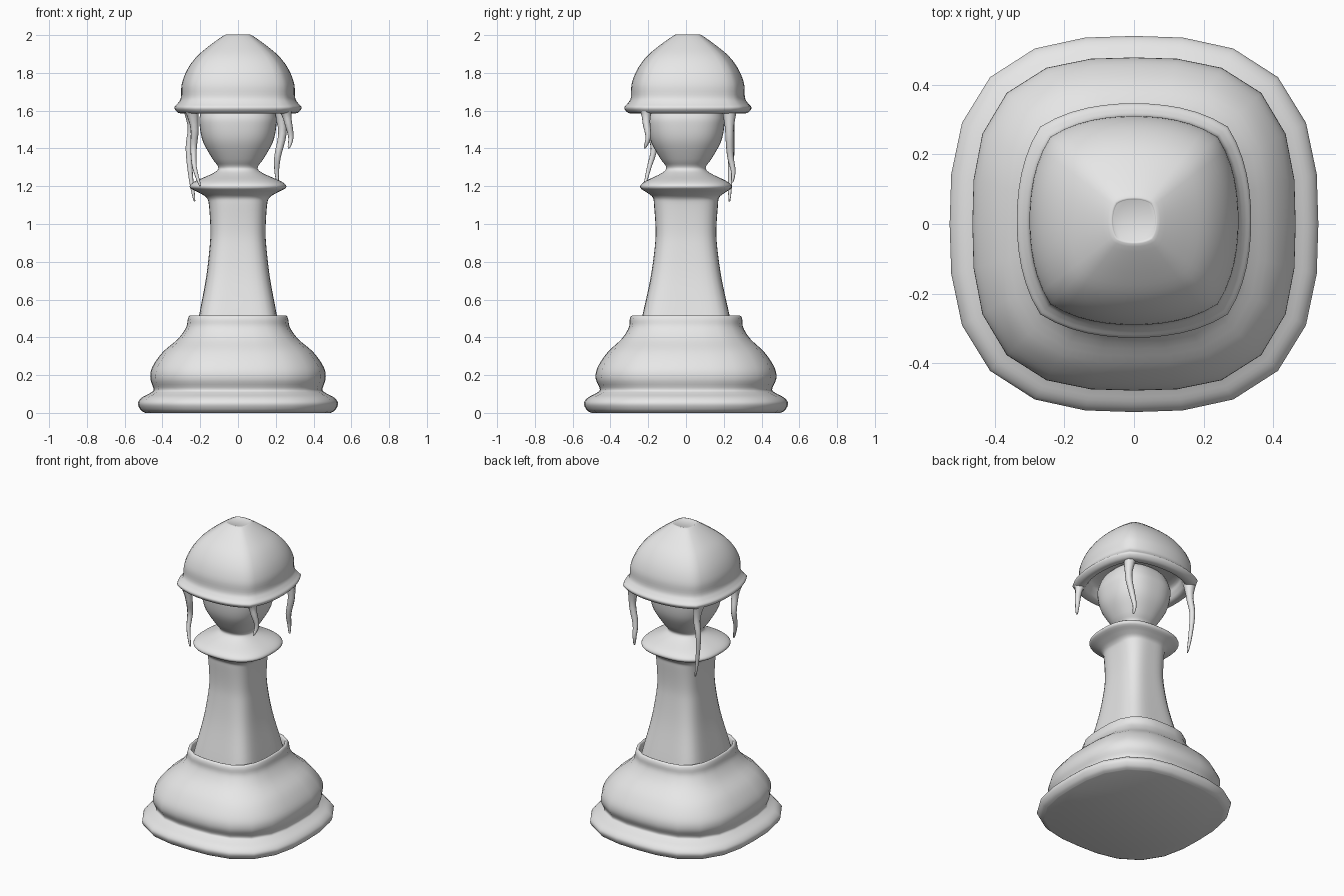
import bpy
import bmesh
import math

cube = bpy.data.objects.get("Cube")
if cube:
    bpy.data.objects.remove(cube, do_unlink=True)

grey = bpy.data.materials.new("plain_grey")
grey.use_nodes = True
grey.diffuse_color = (0.8, 0.8, 0.8, 1)
grey.node_tree.nodes["Principled BSDF"].inputs["Base Color"].default_value = grey.diffuse_color


def smooth_profile(points, steps=4):
    """Run a Catmull-Rom curve through the profile points."""
    result = []
    last = len(points) - 1
    for i in range(last):
        a, b, c, d = (points[min(max(j, 0), last)] for j in range(i - 1, i + 3))
        for s in range(steps):
            t = s / steps
            result.append([
                q + t * ((r - p) + t * ((2 * p - 5 * q + 4 * r - w)
                                        + t * (3 * (q - r) + w - p))) / 2
                for p, q, r, w in zip(a, b, c, d)])
    return result + [points[last]]


def squircle(angle, power, crease):
    """Radius of a rounded square, mixed with a bowed square that has a ridge at its corners."""
    c, s = abs(math.cos(angle)), abs(math.sin(angle))
    round_r = (c ** power + s ** power) ** (-1 / power)
    m = max(c, s)
    bowed_r = math.sqrt(0.49 * m * m + 2.4) - 0.7 * m
    return round_r + crease * (bowed_r - round_r)


def finish(obj):
    obj.data.materials.append(grey)
    bpy.ops.object.select_all(action="DESELECT")
    obj.select_set(True)
    bpy.context.view_layer.objects.active = obj
    bpy.ops.object.shade_smooth_by_angle(angle=math.radians(50))


def turned_part(name, points, segments, crease=0.0, shift_y=0.0):
    """Skin a stack of rounded-square rings; points are (radius, height, depth ratio, squareness)."""
    bm = bmesh.new()
    rings = []
    for radius, z, ratio, power in smooth_profile(points):
        ring = []
        for k in range(segments):
            a = math.tau * k / segments
            r = radius * squircle(a, power, crease)
            ring.append(bm.verts.new((r * math.cos(a), r * ratio * math.sin(a) + shift_y, z)))
        rings.append(ring)
    for low, high in zip(rings, rings[1:]):
        for k in range(segments):
            n = (k + 1) % segments
            bm.faces.new((low[k], low[n], high[n], high[k]))
    bm.faces.new(rings[0][::-1])
    bm.faces.new(rings[-1])
    bmesh.ops.recalc_face_normals(bm, faces=bm.faces)
    mesh = bpy.data.meshes.new(name)
    bm.to_mesh(mesh)
    bm.free()
    obj = bpy.data.objects.new(name, mesh)
    bpy.context.collection.objects.link(obj)
    finish(obj)


# Flared pedestal with a hollow lip around the column
pedestal = [
    (0.49, 0.0, 1.02, 2.8), (0.515, 0.015, 1.02, 2.8), (0.53, 0.05, 1.02, 2.8),
    (0.51, 0.08, 1.02, 2.8), (0.465, 0.105, 1.02, 2.9), (0.447, 0.125, 1.02, 2.9),
    (0.464, 0.18, 1.03, 2.9), (0.455, 0.24, 1.03, 2.9), (0.4, 0.32, 1.04, 3),
    (0.32, 0.39, 1.07, 3), (0.276, 0.45, 1.1, 3), (0.266, 0.495, 1.12, 3),
    (0.258, 0.513, 1.12, 3), (0.245, 0.51, 1.12, 3), (0.23, 0.45, 1.12, 3.5),
    (0.22, 0.38, 1.12, 3.5)]
turned_part("pedestal", pedestal, 24)

# Column, collar and round head
body = [
    (0.225, 0.4, 1.12, 5), (0.207, 0.51, 1.12, 5), (0.17, 0.71, 1.11, 4.2),
    (0.151, 0.87, 1.1, 3.7), (0.146, 0.97, 1.1, 3.5), (0.154, 1.1, 1.1, 3.2),
    (0.167, 1.14, 1.05, 3), (0.205, 1.165, 1, 2.7), (0.255, 1.193, 0.95, 2.6),
    (0.235, 1.222, 0.95, 2.6), (0.15, 1.26, 0.97, 2.5), (0.111, 1.283, 1, 2.4),
    (0.106, 1.305, 1, 2.4), (0.135, 1.345, 1, 2.4), (0.185, 1.435, 1, 2.5),
    (0.203, 1.52, 1, 2.6), (0.2, 1.58, 1, 2.6), (0.16, 1.66, 1, 2.6),
    (0.06, 1.7, 1, 2.6)]
turned_part("column_and_head", body, 48)

# Helmet shell with rolled brim and recessed underside
helmet = [
    (0.1, 1.68), (0.23, 1.66), (0.255, 1.62), (0.275, 1.59), (0.315, 1.588),
    (0.337, 1.615), (0.318, 1.64), (0.302, 1.67), (0.298, 1.74), (0.27, 1.815),
    (0.22, 1.885), (0.15, 1.945), (0.075, 1.998), (0.06, 2.0)]
turned_part("helmet", [(r, z, 1.0, 3.1) for r, z in helmet], 48, crease=0.7, shift_y=0.01)


# Tapered wavy tendrils hanging from the brim corners
def tendril(name, path):
    curve = bpy.data.curves.new(name, "CURVE")
    curve.dimensions = "3D"
    curve.bevel_depth = 1.0
    curve.bevel_resolution = 2
    curve.use_fill_caps = True
    spline = curve.splines.new("POLY")
    points = smooth_profile(path)
    spline.points.add(len(points) - 1)
    for i, (point, co) in enumerate(zip(spline.points, points)):
        t = i / (len(points) - 1)
        point.co = (*co, 1)
        point.radius = 0.004 + 0.022 * (1 - t) ** 0.7 + 0.016 * max(0, 1 - 5 * t)
    obj = bpy.data.objects.new(name, curve)
    bpy.context.collection.objects.link(obj)
    bpy.ops.object.select_all(action="DESELECT")
    obj.select_set(True)
    bpy.context.view_layer.objects.active = obj
    bpy.ops.object.convert(target="MESH")
    finish(bpy.context.view_layer.objects.active)


tendril("front_left_tendril", [
    (0.25, -0.21, 1.61), (0.265, -0.21, 1.54), (0.28, -0.2, 1.46), (0.268, -0.22, 1.4)])
tendril("front_right_tendril", [
    (-0.245, -0.2, 1.61), (-0.23, -0.19, 1.5), (-0.235, -0.17, 1.4),
    (-0.23, -0.195, 1.3), (-0.2, -0.22, 1.2)])
tendril("back_left_tendril", [
    (0.225, 0.23, 1.61), (0.235, 0.23, 1.48), (0.21, 0.235, 1.36),
    (0.205, 0.25, 1.28), (0.21, 0.245, 1.22)])
tendril("back_right_tendril", [
    (-0.25, 0.225, 1.61), (-0.245, 0.235, 1.5), (-0.26, 0.24, 1.4),
    (-0.25, 0.235, 1.25), (-0.23, 0.23, 1.12)])
